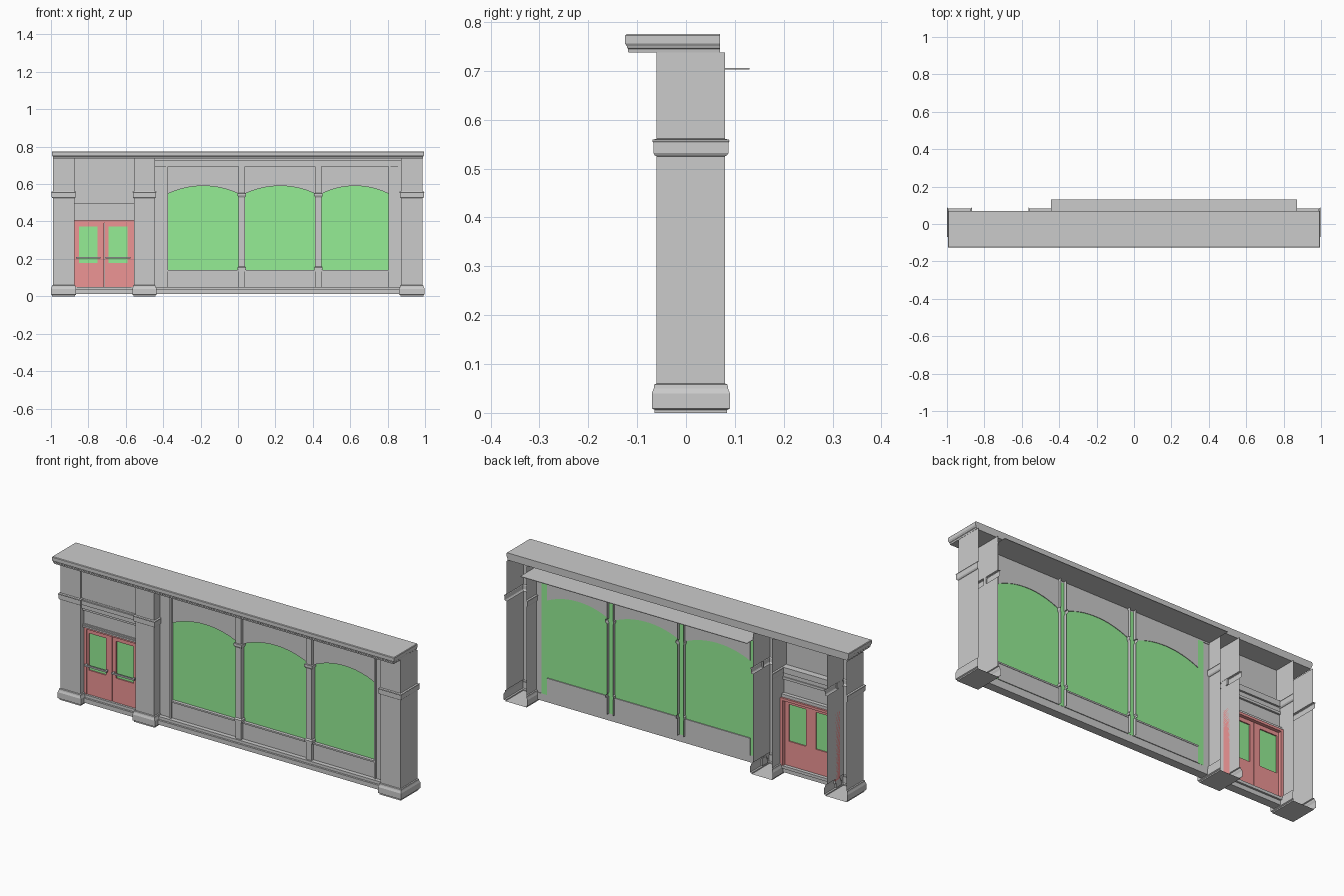
import bpy, bmesh, math


def material(name, rgb):
    m = bpy.data.materials.new(name)
    m.diffuse_color = (*rgb, 1)
    return m


GREEN = material("glass_green", (0.3, 0.85, 0.3))
RED = material("door_red", (0.85, 0.3, 0.3))


def finish(name, bm, mat=None, recalc=True):
    if recalc:
        bmesh.ops.recalc_face_normals(bm, faces=bm.faces)
    me = bpy.data.meshes.new(name)
    bm.to_mesh(me)
    bm.free()
    ob = bpy.data.objects.new(name, me)
    bpy.context.collection.objects.link(ob)
    if mat:
        me.materials.append(mat)
    return ob


def boxes(name, items, mat=None):
    """One object from boxes given as (x0, x1, y0, y1, z0, z1)."""
    bm = bmesh.new()
    for x0, x1, y0, y1, z0, z1 in items:
        vs = bmesh.ops.create_cube(bm, size=1)["verts"]
        for v in vs:
            v.co.x = x1 if v.co.x > 0 else x0
            v.co.y = y1 if v.co.y > 0 else y0
            v.co.z = z1 if v.co.z > 0 else z0
    return finish(name, bm, mat)


def channel(name, x0, x1, yf, yb, profile, back=0.0, closed=False, floor=True):
    """U-shaped shell, open behind, swept up a profile of (z, outward offset)."""
    bm = bmesh.new()
    rings = []
    for z, o in profile:
        b = yb + o * back
        pts = [(x0 - o, b), (x0 - o, yf - o), (x1 + o, yf - o), (x1 + o, b)]
        rings.append([bm.verts.new((x, y, z)) for x, y in pts])
    for lo, hi in zip(rings, rings[1:]):
        for i in range(4 if closed else 3):
            j = (i + 1) % 4
            bm.faces.new((lo[i], lo[j], hi[j], hi[i]))
    if floor:
        bm.faces.new(rings[0][::-1])
    if closed:
        bm.faces.new(rings[-1])
    return finish(name, bm, None, closed)


# Cornice across the whole front
channel("cornice", -0.985, 0.985, -0.115, 0.07,
        [(0.737, 0.003), (0.745, 0.004), (0.747, 0.006), (0.750, 0.006),
         (0.756, 0.010), (0.772, 0.010), (0.775, 0.007)], closed=True)

# Three hollow pillars with base and collar
PILLAR = [(0, 0.004), (0.006, 0.004), (0.009, 0.010), (0.040, 0.010),
          (0.050, 0.006), (0.058, 0.005), (0.060, 0), (0.525, 0),
          (0.527, 0.004), (0.532, 0.007), (0.553, 0.007), (0.556, 0.009),
          (0.559, 0.008), (0.561, 0), (0.737, 0)]
for label, x0, x1 in (("left", -0.99, -0.875), ("middle", -0.555, -0.445),
                      ("right", 0.872, 0.987)):
    channel(label + "_pillar", x0, x1, -0.06, 0.08, PILLAR, back=1)

# Stepped plinth under window and door
WL, WR = -0.445, 0.872
boxes("window_plinth", [(WL, WR, -0.045, 0.0, 0.012, 0.035),
                        (WL, WR, -0.035, 0.0, 0.035, 0.050)])
boxes("door_step", [(-0.875, -0.555, -0.045, 0.0, 0.012, 0.035),
                    (-0.875, -0.555, -0.035, 0.01, 0.035, 0.050)])

# Window header moulding and the ceiling sheet behind it
boxes("window_header", [(WL, WR, -0.028, 0.0, 0.695, 0.705),
                        (WL, WR, -0.036, 0.0, 0.705, 0.718),
                        (WL, WR, -0.042, 0.0, 0.718, 0.725),
                        (WL, WR, -0.020, -0.005, 0.725, 0.738)])
boxes("window_ceiling", [(WL, WR, -0.01, 0.13, 0.703, 0.706)])

# Side jambs of the window
boxes("window_jambs", [(WL, -0.385, -0.014, -0.003, 0.05, 0.695),
                       (-0.385, -0.375, -0.022, -0.003, 0.05, 0.695),
                       (0.805, 0.815, -0.022, -0.003, 0.05, 0.695),
                       (0.815, 0.855, -0.014, -0.003, 0.05, 0.695),
                       (0.855, WR, -0.022, -0.003, 0.05, 0.695)])

# One glass sheet behind all three bays
boxes("window_glass", [(-0.41, 0.84, -0.001, 0.001, 0.05, 0.695)], GREEN)

# Bays: arched panel above, apron and sill below
for n, (a, b) in enumerate([(-0.375, 0.003), (0.037, 0.413), (0.447, 0.805)], 1):
    bm = bmesh.new()
    pts = [(b, 0.695), (a, 0.695)]
    half, rise = (b - a) / 2, 0.042
    r = (half * half + rise * rise) / (2 * rise)
    ang = math.asin(half / r)
    for i in range(17):
        t = -ang + 2 * ang * i / 16
        pts.append(((a + b) / 2 + r * math.sin(t), 0.590 - r + r * math.cos(t)))
    face = bm.faces.new([bm.verts.new((x, -0.010, z)) for x, z in pts])
    ext = bmesh.ops.extrude_face_region(bm, geom=[face])["geom"]
    bmesh.ops.translate(bm, vec=(0, 0.014, 0),
                        verts=[g for g in ext if isinstance(g, bmesh.types.BMVert)])
    finish(f"arch_panel_{n}", bm)
    boxes(f"apron_{n}", [(a, b, -0.012, 0.004, 0.05, 0.133),
                         (a, b, -0.018, 0.006, 0.133, 0.141)])

# Slim columns between the bays, open behind
COLUMN = [(0.05, 0), (0.140, 0), (0.141, 0.005), (0.153, 0.005), (0.160, 0),
          (0.528, 0), (0.535, 0.004), (0.538, 0.006), (0.550, 0.006),
          (0.551, 0), (0.71, 0)]
for n, x in enumerate((0.020, 0.430), 1):
    channel(f"window_column_{n}", x - 0.017, x + 0.017, -0.026, 0.018,
            COLUMN, back=1, floor=False)

# Wall panels, band and mouldings over the door
DL, DR = -0.875, -0.555
boxes("upper_door_panel", [(DL, DR, -0.048, -0.040, 0.555, 0.738)])
boxes("door_band", [(DL, DR, -0.058, -0.005, 0.530, 0.552),
                    (DL, DR, -0.050, -0.005, 0.552, 0.560),
                    (DL, DR, -0.050, -0.015, 0.507, 0.530)])
boxes("transom_panel", [(DL, DR, -0.030, -0.020, 0.420, 0.507)])
boxes("transom_mouldings", [(DL, DR, -0.042, -0.010, 0.494, 0.507),
                            (DL, DR, -0.042, 0.0, 0.405, 0.414),
                            (DL, DR, -0.036, 0.0, 0.414, 0.421)])

# Double door: red frame, two leaves, glass and push bars
boxes("door_frame", [(DL, DL + 0.014, -0.030, 0.010, 0.05, 0.405),
                     (DR - 0.014, DR, -0.030, 0.010, 0.05, 0.405),
                     (DL + 0.014, DR - 0.014, -0.030, 0.010, 0.392, 0.405)], RED)
MID = (DL + DR) / 2
for side, a, b, g0, g1 in (("left", DL + 0.014, MID - 0.001, -0.850, -0.750),
                           ("right", MID + 0.001, DR - 0.014, -0.692, -0.592)):
    y0, y1 = -0.024, -0.008
    boxes(side + "_door_leaf", [(a, g0, y0, y1, 0.05, 0.392),
                                (g1, b, y0, y1, 0.05, 0.392),
                                (g0, g1, y0, y1, 0.05, 0.178),
                                (g0, g1, y0, y1, 0.372, 0.392)], RED)
    boxes(side + "_door_glass", [(g0, g1, -0.018, -0.014, 0.178, 0.372)], GREEN)
    c = (g0 + g1) / 2
    boxes(side + "_push_bar", [(c - 0.066, c + 0.066, -0.042, -0.034, 0.202, 0.210),
                               (c - 0.062, c - 0.055, -0.036, y0, 0.202, 0.210),
                               (c + 0.055, c + 0.062, -0.036, y0, 0.202, 0.210)])
